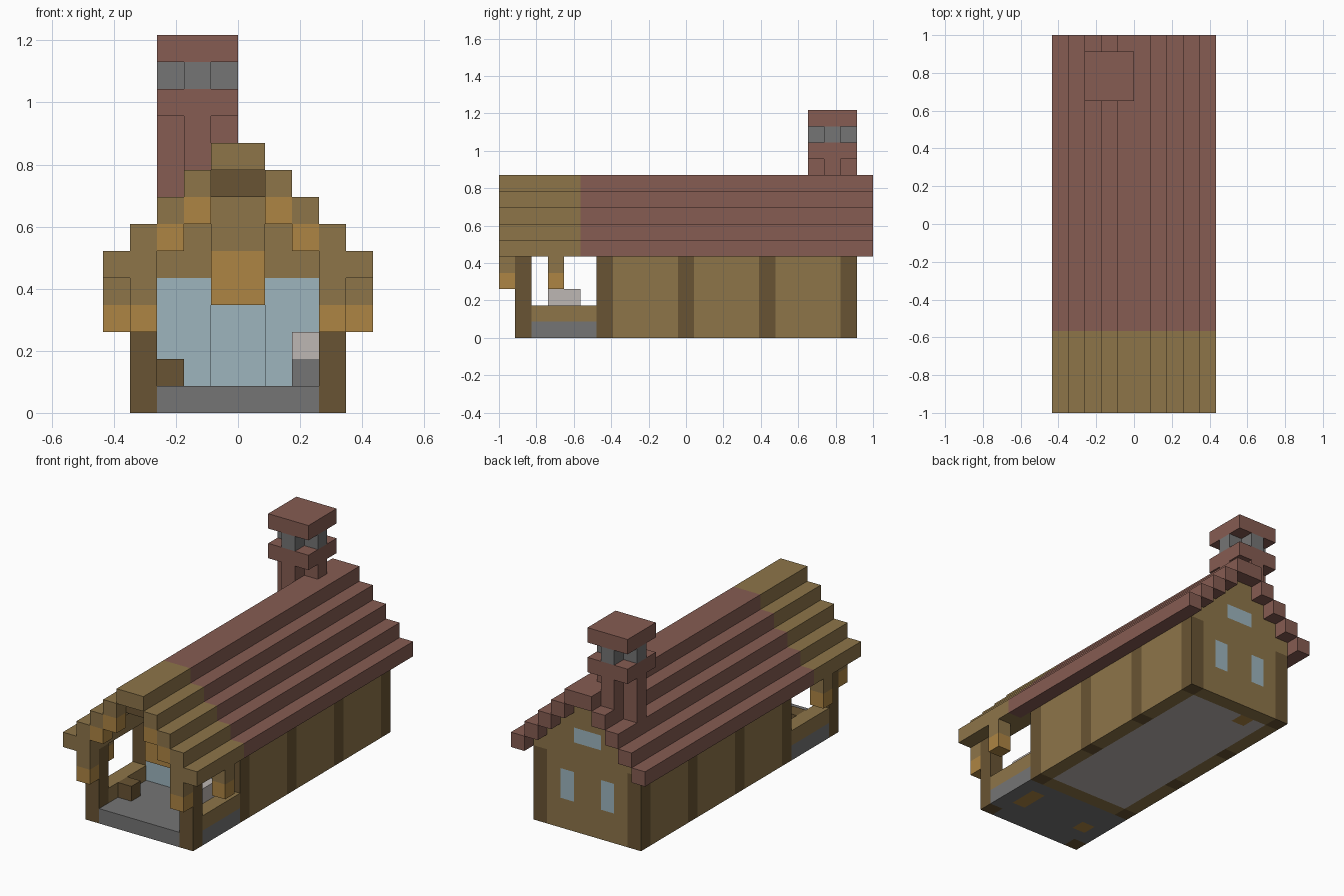
import bpy
import bmesh
from mathutils import Vector

cube = bpy.data.objects.get("Cube")
if cube:
    bpy.data.objects.remove(cube, do_unlink=True)

U = 2 / 23                      # edge of one block
WIDTH, LENGTH = 10, 23          # footprint in blocks


def linear(c):
    c /= 255
    return c / 12.92 if c <= 0.04045 else ((c + 0.055) / 1.055) ** 2.4


PALETTE = {
    "roof_red": (134, 92, 82), "tan_wood": (141, 117, 73),
    "dark_wood": (105, 84, 51), "orange_wood": (174, 133, 67),
    "stone_grey": (117, 117, 117), "pale_stone": (190, 183, 179),
    "glass_blue": (157, 181, 190),
}
MATS = {}
for label, rgb in PALETTE.items():
    m = bpy.data.materials.new(label)
    m.use_nodes = True
    col = tuple(linear(c) for c in rgb) + (1,)
    m.diffuse_color = col
    bsdf = m.node_tree.nodes["Principled BSDF"]
    bsdf.inputs["Base Color"].default_value = col
    bsdf.inputs["Roughness"].default_value = 0.9
    MATS[label] = m

SIDES = [Vector(s) for s in
         ((1, 0, 0), (-1, 0, 0), (0, 1, 0), (0, -1, 0), (0, 0, 1), (0, 0, -1))]


def box(xs, ys, zs):
    """Cells of a block; each argument is one index or a (first, last) pair."""
    spans = [(s, s) if isinstance(s, int) else s for s in (xs, ys, zs)]
    rx, ry, rz = [range(a, b + 1) for a, b in spans]
    return {(x, y, z) for x in rx for y in ry for z in rz}


def mirror(cells):
    return cells | {(WIDTH - 1 - x, y, z) for x, y, z in cells}


def part(name, cells, colour):
    """Build only the exposed faces of the cells; colour is a name or a rule."""
    rule = colour if callable(colour) else (lambda x, y, z: colour)
    bm = bmesh.new()
    slots = []
    for cell in sorted(cells):
        label = rule(*cell)
        if label not in slots:
            slots.append(label)
        centre = Vector(cell) + Vector((0.5, 0.5, 0.5))
        for n in SIDES:
            if tuple(int(c) for c in Vector(cell) + n) in cells:
                continue
            a = Vector((n.y, n.z, n.x))
            b = n.cross(a)
            quad = [(-1, -1), (1, -1), (1, 1), (-1, 1)]
            pts = [centre + (n + a * i + b * j) / 2 for i, j in quad]
            face = bm.faces.new([bm.verts.new(
                ((p.x - WIDTH / 2) * U, (p.y - LENGTH / 2) * U, p.z * U)) for p in pts])
            face.material_index = slots.index(label)
    bmesh.ops.remove_doubles(bm, verts=bm.verts, dist=U / 100)
    mesh = bpy.data.meshes.new(name)
    bm.to_mesh(mesh)
    bm.free()
    for label in slots:
        mesh.materials.append(MATS[label])
    obj = bpy.data.objects.new(name, mesh)
    bpy.context.collection.objects.link(obj)
    return obj


def gable(y):
    """Wall cells that fill the triangle under the stepped roof."""
    cells = set()
    for z in range(5, 9):
        cells |= box((z - 4, 13 - z), y, z)
    return cells


# Floors: porch slab with hearth spots, and the house floor
def porch_colour(x, y, z):
    return "orange_wood" if (x == 7 and y in (3, 4)) or (x, y) == (2, 3) else "stone_grey"


part("porch_floor", box((2, 7), (1, 5), 0) | mirror(box(1, (2, 5), 0)), porch_colour)
part("house_floor", box((2, 7), (7, 20), 0),
     lambda x, y, z: "orange_wood" if (x, y) == (3, 20) else "pale_stone")


# Side walls with dark posts
def wall_colour(x, y, z):
    return "dark_wood" if y % 5 == 1 and z < 5 else "tan_wood"


part("side_walls", mirror(box(1, (6, 20), (0, 5))), wall_colour)
part("porch_posts", mirror(box(1, 1, (0, 4))), "dark_wood")
part("porch_rails", mirror(box(1, (2, 5), 1)), "tan_wood")
part("porch_beams", mirror(box(1, (1, 5), 5)), "tan_wood")


# Back wall with corner posts, two windows and an attic window
def back_colour(x, y, z):
    if x in (1, 8) and z < 5:
        return "dark_wood"
    if (x in (3, 6) and z in (2, 3)) or (x in (4, 5) and z == 6):
        return "glass_blue"
    return "tan_wood"


part("back_wall", box((1, 8), 21, (0, 4)) | gable(21), back_colour)

# Glazed front wall with a recessed middle bay
sill = box((2, 7), 6, 0)
glass = mirror(box((2, 3), 6, (1, 4))) | box((4, 5), 7, (1, 4))
front_gable = {(x, 7 if x in (4, 5) else 6, z) for x, y, z in gable(6) if x not in (1, 8)}
part("front_wall", sill | glass | front_gable,
     lambda x, y, z: "glass_blue" if 0 < z < 5 else "tan_wood")

# Stepped roof
roof = set()
for step in range(5):
    roof |= mirror(box(step, (0, 22), 5 + step))
part("roof", roof, lambda x, y, z: "tan_wood" if y < 5 else "roof_red")
part("ridge_beam", box((4, 5), (1, 6), 8), "dark_wood")

# Carved front trim, eave brackets and hanging king post
part("front_trim", mirror(box(1, 0, (3, 5)) | box(2, 0, 6) | box(3, 0, 7)),
     lambda x, y, z: "tan_wood" if z in (4, 5) else "orange_wood")
part("eave_brackets", mirror(box(0, 3, (3, 4))),
     lambda x, y, z: "orange_wood" if z == 3 else "tan_wood")
part("king_post", box((4, 5), 3, (4, 7)),
     lambda x, y, z: "orange_wood" if z < 6 else "tan_wood")

# Porch furniture
part("stool", box(2, 3, 1), "dark_wood")
part("stove", box(7, (3, 4), (1, 2)),
     lambda x, y, z: "pale_stone" if z == 2 else "stone_grey")


# Chimney: cross-shaped shaft, collar, grey vent and cap
def cross(zs):
    return box((2, 4), 20, zs) | box(3, (19, 21), zs)


part("chimney", (cross((8, 10)) - roof) | box((2, 4), (19, 21), 11), "roof_red")
part("chimney_vent", cross(12), "stone_grey")
part("chimney_cap", box((2, 4), (19, 21), 13), "roof_red")
